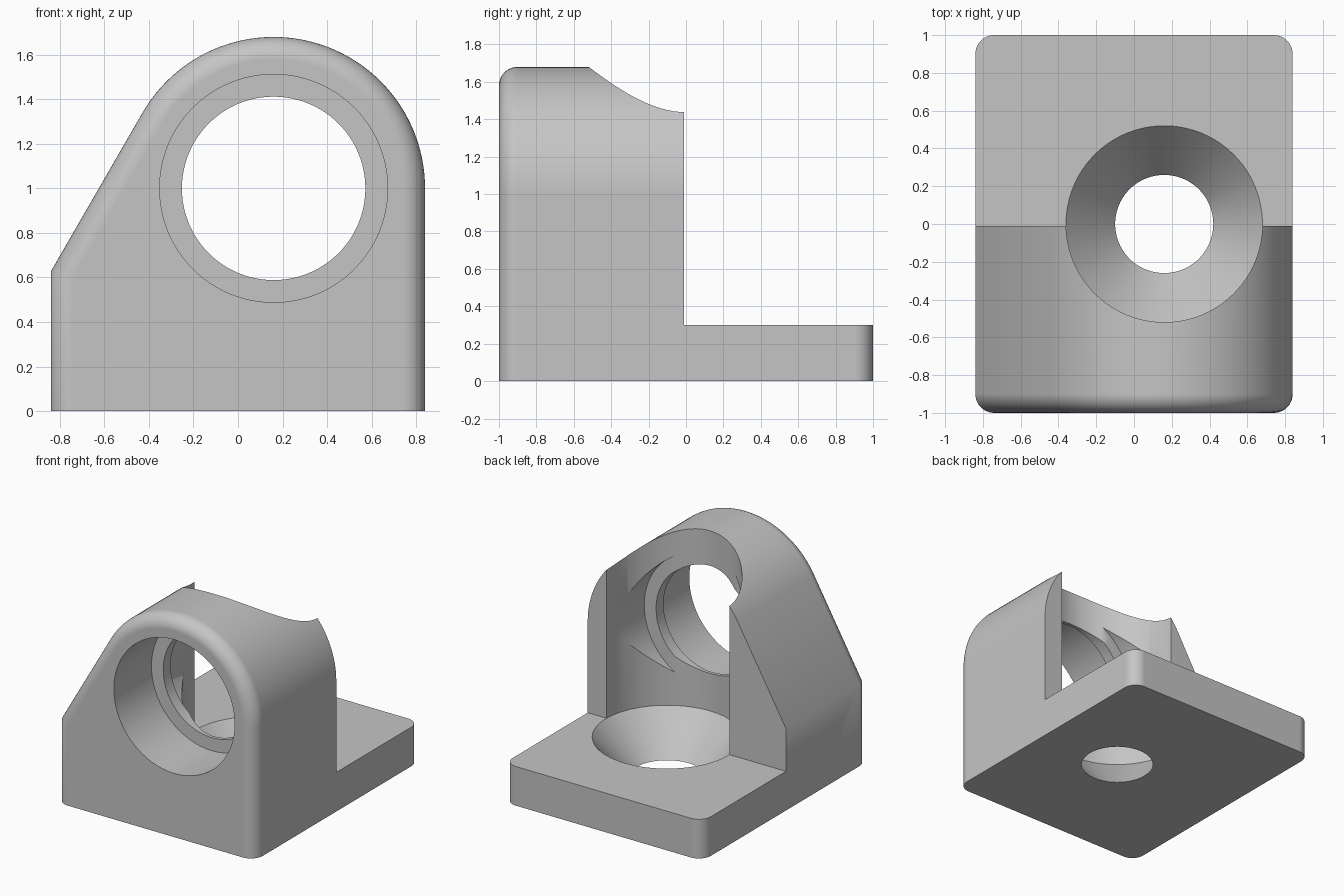
import bpy
import bmesh
from math import sin, cos, pi, radians, sqrt
from mathutils import Matrix, Vector

default = bpy.data.objects.get("Cube")
if default:
    bpy.data.objects.remove(default, do_unlink=True)

HALF_WIDTH = 0.84
WALL_BACK = -0.01
PLATE_TOP = 0.30
FILLET = 0.10
BORE_X, BORE_Z, CROWN_R = 0.16, 1.0, 0.68

grey = bpy.data.materials.new("plain grey")
grey.use_nodes = True
colour = (0.56, 0.56, 0.56, 1)
grey.diffuse_color = colour
grey.node_tree.nodes["Principled BSDF"].inputs["Base Color"].default_value = colour


def loft(name, rings):
    """Skin equal-length rings of points and cap both ends."""
    bm = bmesh.new()
    loops = [[bm.verts.new(p) for p in ring] for ring in rings]
    n = len(loops[0])
    for a, b in zip(loops, loops[1:]):
        for i in range(n):
            j = (i + 1) % n
            bm.faces.new((a[i], a[j], b[j], b[i]))
    bm.faces.new(loops[0])
    bm.faces.new(loops[-1])
    bmesh.ops.recalc_face_normals(bm, faces=bm.faces)
    mesh = bpy.data.meshes.new(name)
    bm.to_mesh(mesh)
    bm.free()
    mesh.materials.append(grey)
    obj = bpy.data.objects.new(name, mesh)
    bpy.context.collection.objects.link(obj)
    return obj


def turned(name, profile, matrix, sides=96):
    """Solid of revolution from (radius, height) pairs."""
    angles = [2 * pi * i / sides for i in range(sides)]
    return loft(name, [[matrix @ Vector((r * cos(a), r * sin(a), h)) for a in angles]
                       for r, h in profile])


def wall_ring(y, inset):
    """Wall outline: arched crown, sloped left shoulder, straight sides."""
    r = CROWN_R - inset
    side = HALF_WIDTH - inset
    arc = [(BORE_X + r * cos(radians(a)), BORE_Z + r * sin(radians(a)))
           for a in range(0, 151, 3)]
    shoulder_x, shoulder_z = arc[-1]
    knee_z = shoulder_z - (shoulder_x + side) * sqrt(3)
    outline = [(side, 0)] + arc + [(-side, knee_z), (-side, 0)]
    return [(x, y, z) for x, z in outline]


# Upright wall with a rounded front edge
steps = 10
rings = []
for i in range(steps + 1):
    t = pi / 2 * i / steps
    rings.append(wall_ring(-1 + FILLET * (1 - sin(t)), FILLET * (1 - cos(t))))
rings = rings[::-1]
rings = [wall_ring(-1 + FILLET * (1 - cos(pi / 2 * i / steps)),
                   FILLET * (1 - sin(pi / 2 * i / steps))) for i in range(steps + 1)]
rings.append(wall_ring(WALL_BACK, 0))
bracket = loft("bearing_bracket", rings)

# Base plate with two rounded back corners
plan = [(-HALF_WIDTH, -0.5), (HALF_WIDTH, -0.5)]
for sign, start in ((1, 0), (-1, 90)):
    for i in range(steps + 1):
        a = radians(start + 90 * i / steps)
        plan.append((sign * (HALF_WIDTH - FILLET) + FILLET * cos(a),
                     1 - FILLET + FILLET * sin(a)))
plate = loft("base_plate", [[(x, y, z) for x, y in plan] for z in (0, PLATE_TOP)])

# Vertical clearance with a conical seat through the plate
well = turned("well_cutter", [(0.173, -0.1), (0.52, PLATE_TOP), (0.52, 2)],
              Matrix.Translation((BORE_X, 0, 0)))

# Horizontal bore, narrowed by a retaining lip
bore = turned("bore_cutter",
              [(0.512, -1.2), (0.512, -0.545), (0.412, -0.545),
               (0.412, -0.455), (0.512, -0.455), (0.512, 0.2)],
              Matrix.Translation((BORE_X, 0, BORE_Z)) @ Matrix.Rotation(-pi / 2, 4, 'X'))

# Join the plate and cut both holes
for tool, operation in ((plate, 'UNION'), (well, 'DIFFERENCE'), (bore, 'DIFFERENCE')):
    mod = bracket.modifiers.new(tool.name, 'BOOLEAN')
    mod.operation = operation
    mod.solver = 'EXACT'
    mod.object = tool
    tool.hide_render = True
graph = bpy.context.evaluated_depsgraph_get()
final = bpy.data.meshes.new_from_object(bracket.evaluated_get(graph))
bracket.modifiers.clear()
bracket.data = final
for tool in (plate, well, bore):
    bpy.data.objects.remove(tool, do_unlink=True)

# Smooth curved faces, keep machined edges crisp
bpy.ops.object.select_all(action='DESELECT')
bracket.select_set(True)
bpy.context.view_layer.objects.active = bracket
bpy.ops.object.shade_smooth_by_angle(angle=radians(30))
weighted = bracket.modifiers.new("even_shading", 'WEIGHTED_NORMAL')
weighted.keep_sharp = True
